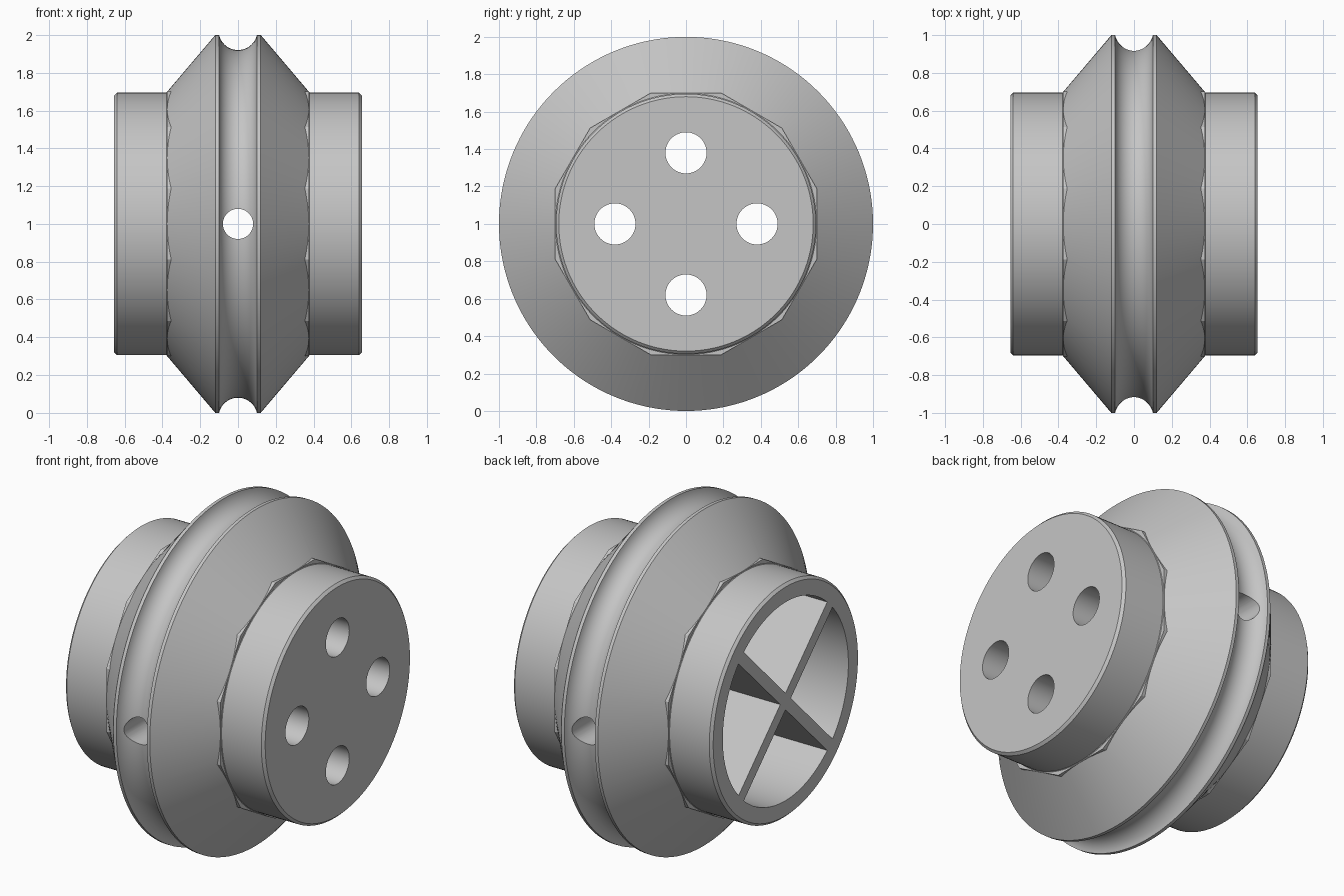
import bpy
import bmesh
from math import asin, cos, pi, radians, sin
from mathutils import Matrix, Vector

default = bpy.data.objects.get("Cube")
if default:
    bpy.data.objects.remove(default, do_unlink=True)

CENTRE = Vector((0, 0, 1))

grey = bpy.data.materials.new("plain_grey")
grey.use_nodes = True
grey.diffuse_color = (0.56, 0.56, 0.56, 1)
grey.node_tree.nodes["Principled BSDF"].inputs["Base Color"].default_value = grey.diffuse_color


def make_object(name, bm):
    bmesh.ops.recalc_face_normals(bm, faces=bm.faces)
    mesh = bpy.data.meshes.new(name)
    bm.to_mesh(mesh)
    bm.free()
    mesh.materials.append(grey)
    obj = bpy.data.objects.new(name, mesh)
    bpy.context.collection.objects.link(obj)
    return obj


def lathe(name, profile, steps, phase=0.0, offset=(0, 0, 0), turn=0.0):
    """Revolve (x, radius) points about the x axis, with flat end caps."""
    bm = bmesh.new()
    angles = [phase + 2 * pi * i / steps for i in range(steps)]
    rings = [[bm.verts.new((x, r * cos(a), r * sin(a))) for a in angles]
             for x, r in profile]
    for ring, following in zip(rings, rings[1:]):
        for i in range(steps):
            j = (i + 1) % steps
            bm.faces.new((ring[i], ring[j], following[j], following[i]))
    bm.faces.new(rings[0])
    bm.faces.new(rings[-1])
    bm.transform(Matrix.Translation(CENTRE + Vector(offset)) @ Matrix.Rotation(turn, 4, "Z"))
    return make_object(name, bm)


def pocket_cutter(radius, rib, x_start, x_end, steps=32):
    """Four rounded wedges that leave a diagonal cross of ribs between them."""
    bm = bmesh.new()
    margin = asin(rib / 2 / radius)
    for quarter in range(4):
        middle = quarter * pi / 2
        half = pi / 4 - margin
        tip = rib / 2 * 2 ** 0.5
        outline = [(tip * cos(middle), tip * sin(middle))]
        for i in range(steps + 1):
            a = middle - half + 2 * half * i / steps
            outline.append((radius * cos(a), radius * sin(a)))
        face = bm.faces.new([bm.verts.new((x_start, y, z)) for y, z in outline])
        extruded = bmesh.ops.extrude_face_region(bm, geom=[face], use_keep_orig=True)
        verts = [v for v in extruded["geom"] if isinstance(v, bmesh.types.BMVert)]
        bmesh.ops.translate(bm, verts=verts, vec=(x_end - x_start, 0, 0))
    bm.transform(Matrix.Translation(CENTRE))
    return make_object("pocket_cutter", bm)


def combine(target, tool, operation):
    tool.hide_render = True
    mod = target.modifiers.new(tool.name, "BOOLEAN")
    mod.operation = operation
    mod.solver = "EXACT"
    mod.object = tool
    bpy.context.view_layer.objects.active = target
    bpy.ops.object.modifier_apply(modifier=mod.name)
    bpy.data.objects.remove(tool, do_unlink=True)


# Wheel body: chamfered hubs, conical flanks, rim lips and a round groove
side = [(-0.655, 0.68), (-0.64, 0.695), (-0.379, 0.695), (-0.12, 1.0)]
groove_radius, groove_centre = 0.1025, 1.0225
edge = asin((groove_centre - 1) / groove_radius)
groove = []
for i in range(25):
    a = edge + (pi - 2 * edge) * i / 24
    groove.append((-groove_radius * cos(a), groove_centre - groove_radius * sin(a)))
wheel = lathe("grooved_wheel", side + groove + [(-x, r) for x, r in reversed(side)], 144)

# Twelve-sided collar showing at the foot of both cones
collar = lathe("collar", [(-0.376, 0.725), (0.376, 0.725)], 12, phase=pi / 12)
combine(wheel, collar, "UNION")

# Ribbed pocket in one end
combine(wheel, pocket_cutter(0.59, 0.07, -0.8, -0.1), "DIFFERENCE")

# Four holes along the axle direction
for i in range(4):
    a = i * pi / 2
    hole = lathe("end_hole", [(-0.9, 0.11), (0.9, 0.11)], 48,
                 offset=(0, 0.38 * cos(a), 0.38 * sin(a)))
    combine(wheel, hole, "DIFFERENCE")

# Cross hole through the groove
cross = lathe("cross_hole", [(-1.2, 0.08), (1.2, 0.08)], 48, turn=pi / 2)
combine(wheel, cross, "DIFFERENCE")

# Smooth curved surfaces, crisp edges
for obj in bpy.context.selected_objects:
    obj.select_set(False)
wheel.select_set(True)
bpy.context.view_layer.objects.active = wheel
bpy.ops.object.shade_smooth_by_angle(angle=radians(20))
